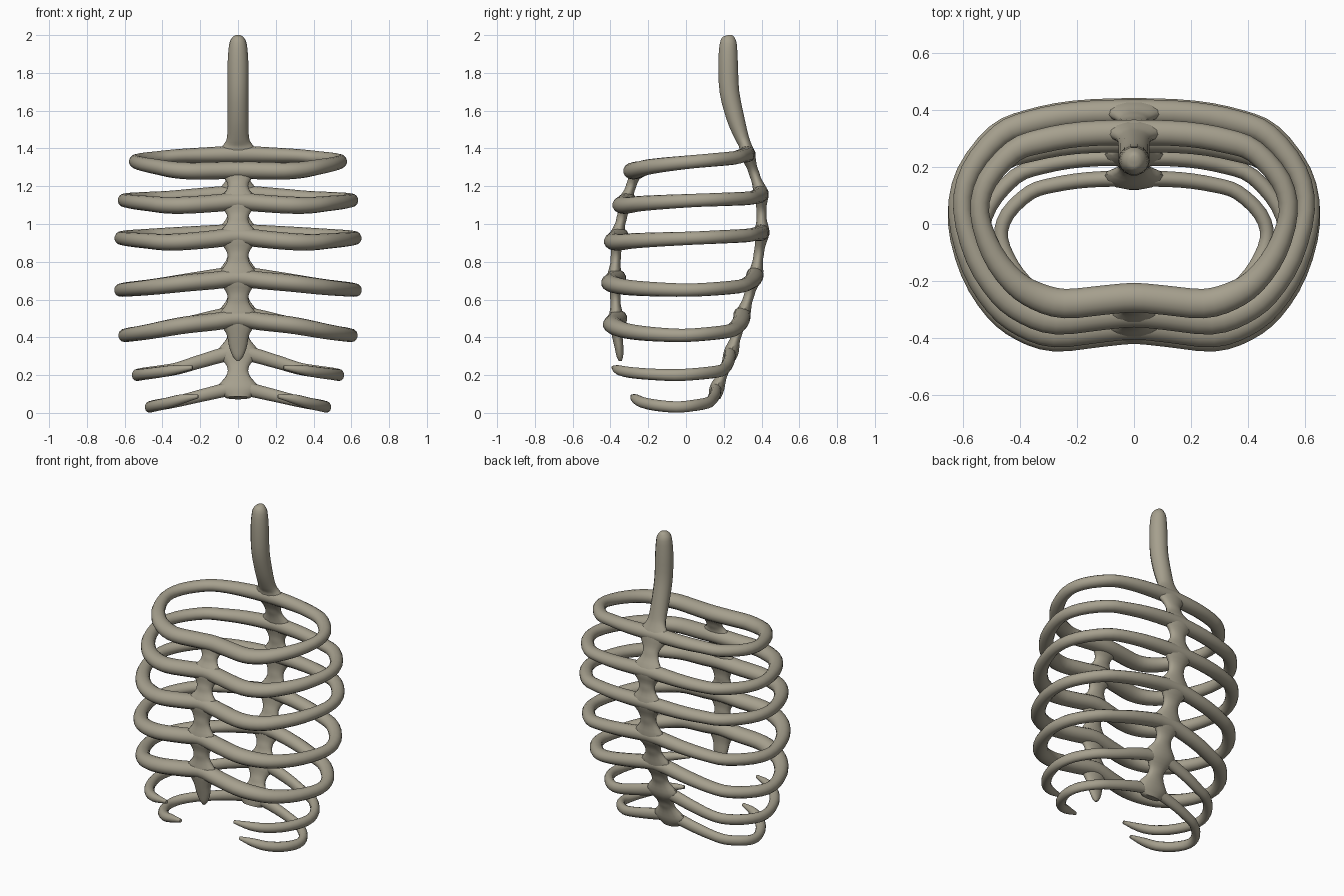
import bpy, bmesh, math
from mathutils import Vector

if "Cube" in bpy.data.objects:
    bpy.data.objects.remove(bpy.data.objects["Cube"])

bone = bpy.data.materials.new("grey_bone")
bone.diffuse_color = (0.38, 0.35, 0.27, 1)
bone.use_nodes = True
bone.node_tree.nodes["Principled BSDF"].inputs["Base Color"].default_value = bone.diffuse_color


def smooth_path(pts, closed, steps=3):
    """Catmull-Rom through points of (x, y, z, radius_a, radius_b)."""
    n, out = len(pts), []
    get = (lambda i: pts[i % n]) if closed else (lambda i: pts[max(0, min(n - 1, i))])
    for i in range(n if closed else n - 1):
        quad = list(zip(get(i - 1), get(i), get(i + 1), get(i + 2)))
        for s in range(steps):
            t = s / steps
            out.append([0.5 * (2 * b + (c - a) * t + (2 * a - 5 * b + 4 * c - d) * t * t
                               + (3 * b - a - 3 * c + d) * t ** 3) for a, b, c, d in quad])
    if not closed:
        out.append(list(pts[-1]))
    return out


def sweep(name, pts, ref, closed=False, sides=14):
    """Elliptical tube along a path; radius_a lies along ref."""
    path = smooth_path(pts, closed)
    n = len(path)
    bm = bmesh.new()
    rings = []
    for i, p in enumerate(path):
        nxt = path[(i + 1) % n] if closed else path[min(i + 1, n - 1)]
        prv = path[i - 1] if closed else path[max(i - 1, 0)]
        tan = (Vector(nxt[:3]) - Vector(prv[:3])).normalized()
        a = (ref - tan * ref.dot(tan)).normalized()
        b = tan.cross(a)
        c = Vector(p[:3])
        rings.append([bm.verts.new(c + a * p[3] * math.cos(k * math.tau / sides)
                                   + b * p[4] * math.sin(k * math.tau / sides))
                      for k in range(sides)])
    for i in range(n if closed else n - 1):
        r, q = rings[i], rings[(i + 1) % n]
        for k in range(sides):
            m = (k + 1) % sides
            bm.faces.new((r[k], r[m], q[m], q[k]))
    if not closed:
        bm.faces.new(rings[0])
        bm.faces.new(rings[-1])
    bmesh.ops.recalc_face_normals(bm, faces=bm.faces)
    mesh = bpy.data.meshes.new(name)
    bm.to_mesh(mesh)
    bm.free()
    obj = bpy.data.objects.new(name, mesh)
    bpy.context.collection.objects.link(obj)
    mesh.materials.append(bone)
    bpy.ops.object.select_all(action='DESELECT')
    obj.select_set(True)
    bpy.context.view_layer.objects.active = obj
    bpy.ops.object.shade_smooth_by_angle(angle=math.radians(50))


# Rib plan, front centre round to back centre: (share of half width, share of depth)
PLAN = [(0, .035), (.2, .02), (.45, 0), (.63, .043), (.78, .13), (.92, .30),
        (1, .53), (.95, .72), (.78, .89), (.6, .95), (.34, .99), (0, 1)]
# half width, front y, back y, then z at front centre, front, side, back, back centre
RIBS = [(.543, -.280, .322, 1.285, 1.28, 1.33, 1.36, 1.37),
        (.603, -.337, .393, 1.12, 1.095, 1.125, 1.14, 1.16),
        (.62, -.382, .398, .935, .90, .925, .945, .955),
        (.622, -.397, .365, .715, .68, .65, .685, .73),
        (.60, -.387, .297, .50, .458, .41, .45, .52),
        (.535, -.385, .235, .26, .235, .20, .235, .32),
        (.468, -.285, .16, .10, .085, .031, .07, .13)]
KEYS = [0, 2.5, 6, 9, 11]


def keyed(i, values, ease=1.0):
    """Value along the half rib; ease above 1 flattens the curve at the side."""
    for k in range(4):
        if i <= KEYS[k + 1]:
            t = (i - KEYS[k]) / (KEYS[k + 1] - KEYS[k])
            if k == 1:
                t = 1 - (1 - t) ** ease
            elif k == 2:
                t = t ** ease
            return values[k] + t * (values[k + 1] - values[k])


# Five full ribs and two floating ribs that stay open in front
for num, (w, yf, yb, *zs) in enumerate(RIBS):
    is_open = num > 4
    size = (1, 1, 1, 1, 1, .9, .85)[num]
    half = []
    for i, (u, v) in enumerate(PLAN):
        tall = keyed(i, (.047, .045, .035, .036, .044)) * size
        wide = keyed(i, (.053, .053, .034, .044, .046)) * size
        if is_open:
            wide = keyed(i, (.03, .03, .03, .032, .034)) * size
            if i < 6:
                tall = wide = (.01, .01, .01, .025, .029, .030)[i]
        half.append((u * w, yf + v * (yb - yf), keyed(i, zs, 1.5 if num > 2 else 1), tall, wide))
    if is_open:
        half = half[2:]
        loop = half + [(-p[0], *p[1:]) for p in reversed(half[:-1])]
    else:
        loop = half + [(-p[0], *p[1:]) for p in reversed(half[1:-1])]
    sweep(("floating_rib_" if is_open else "rib_") + str(num + 1), loop,
          Vector((0, 0, 1)), closed=not is_open)


def column(joints):
    """Narrow between the ribs, flared at each (y, z) joint."""
    pts = []
    for j, (y, z) in enumerate(joints):
        if j:
            py, pz = joints[j - 1]
            for t, rx in ((.32, .066), (.5, .054), (.68, .066)):
                pts.append((0, py + (y - py) * t, pz + (z - pz) * t, rx, .028))
        pts.append((0, y, z, .11, .040))
    return pts


# Spine with neck on top
neck = [(0, .228, 2.0, .012, .012), (0, .228, 1.99, .028, .03), (0, .224, 1.955, .046, .046),
        (0, .223, 1.85, .055, .053), (0, .230, 1.7, .055, .053), (0, .262, 1.56, .055, .048),
        (0, .295, 1.46, .058, .038), (0, .312, 1.42, .076, .034)]
spine = neck + column([(r[2] + .004, r[7]) for r in RIBS]) + [(0, .15, .08, .065, .032)]
sweep("spine", spine, Vector((1, 0, 0)))

# Breastbone with pointed lower tip
front = column([(r[1] + .018, r[3]) for r in RIBS[:5]])
tip = [(0, -.365, .42, .062, .03), (0, -.355, .35, .047, .024),
       (0, -.35, .30, .028, .018), (0, -.348, .275, .008, .008)]
sweep("breastbone", front + tip, Vector((1, 0, 0)))
